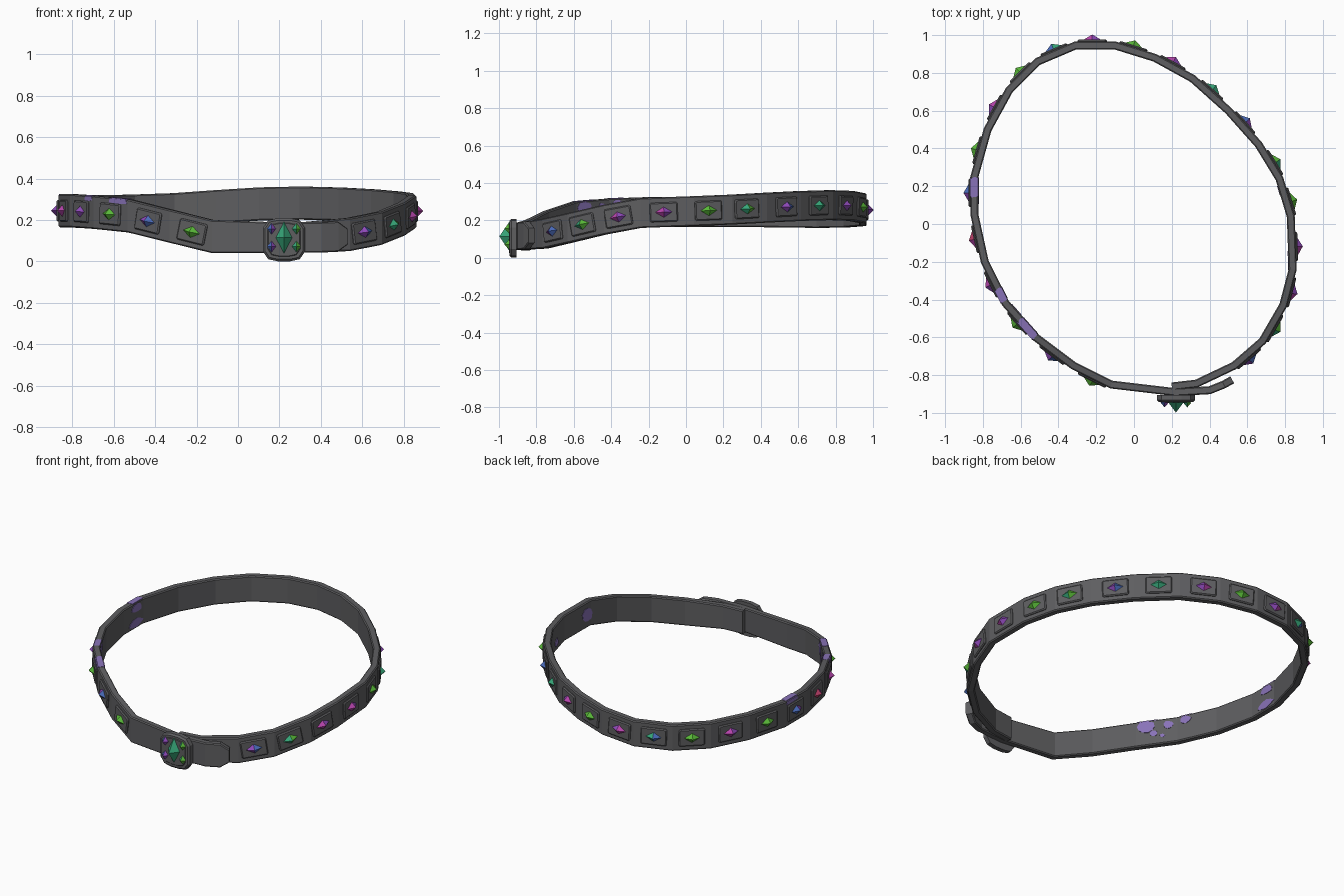
import bpy, bmesh, math, random
from mathutils import Vector, Matrix

if "Cube" in bpy.data.objects:
    bpy.data.objects.remove(bpy.data.objects["Cube"])

random.seed(4)


def material(name, r, g, b):
    m = bpy.data.materials.new(name)
    m.diffuse_color = (r, g, b, 1)
    m.use_nodes = True
    m.node_tree.nodes["Principled BSDF"].inputs["Base Color"].default_value = m.diffuse_color
    return m


LEATHER = material("dark grey leather", 0.112, 0.112, 0.118)
STAIN = material("violet stain", 0.25, 0.17, 0.48)
GEMS = {
    "g": material("green gem", 0.10, 0.48, 0.04),
    "t": material("teal gem", 0.04, 0.40, 0.20),
    "p": material("purple gem", 0.28, 0.07, 0.50),
    "b": material("blue gem", 0.07, 0.15, 0.50),
    "m": material("magenta gem", 0.48, 0.06, 0.42),
    "r": material("red gem", 0.50, 0.05, 0.14),
}

# Centre line of the strap: tip, buckle, clockwise round the loop, hidden inner end
PATH = [Vector(p) for p in (
    (.52, -.825, .12), (.475, -.85, .12), (.40, -.88, .117), (.22, -.89, .115),
    (-.12, -.85, .12), (-.32, -.75, .17), (-.52, -.60, .22), (-.68, -.42, .237),
    (-.79, -.20, .245), (-.845, .05, .245), (-.845, .25, .245), (-.775, .50, .243),
    (-.66, .71, .24), (-.51, .86, .243), (-.31, .945, .25), (-.10, .945, .265),
    (.11, .88, .278), (.31, .77, .282), (.50, .60, .277), (.66, .42, .268),
    (.77, .24, .258), (.83, .04, .25), (.84, -.24, .24), (.79, -.43, .205),
    (.68, -.62, .16), (.53, -.75, .13), (.33, -.845, .118), (.20, -.86, .115))]
FIRST = 4              # path index where the studded segments begin
HALF_T, HALF_H, CH = 0.021, 0.08, 0.006


def finish(bm, name, mats):
    bmesh.ops.recalc_face_normals(bm, faces=bm.faces)
    me = bpy.data.meshes.new(name)
    bm.to_mesh(me)
    bm.free()
    for m in mats:
        me.materials.append(m)
    ob = bpy.data.objects.new(name, me)
    bpy.context.collection.objects.link(ob)
    return ob


def frame(origin, a, b, c):
    m = Matrix((a, b, c)).transposed().to_4x4()
    m.translation = origin
    return m


def segment_axes(i):
    """Direction, outward normal, up and middle of a path segment."""
    t = (PATH[i + 1] - PATH[i]).normalized()
    n = Vector((-t.y, t.x, 0)).normalized()
    return t, n, t.cross(n), (PATH[i] + PATH[i + 1]) / 2


def prism(name, outline, mtx, y0, y1, mat, bevel=0):
    """Flat outline in local x/z, thickened along local y."""
    bm = bmesh.new()
    a = [bm.verts.new((x, y0, z)) for x, z in outline]
    b = [bm.verts.new((x, y1, z)) for x, z in outline]
    k = len(a)
    bm.faces.new(a)
    front = bm.faces.new(b)
    for i in range(k):
        bm.faces.new((a[i], a[(i + 1) % k], b[(i + 1) % k], b[i]))
    if bevel:
        bmesh.ops.bevel(bm, geom=list(front.edges), offset=bevel, segments=1, affect='EDGES')
    bm.transform(mtx)
    return finish(bm, name, [mat])


def gem(name, mtx, w, d, h, main, second):
    """Eight-sided stone; one side takes the second colour."""
    bm = bmesh.new()
    ring = [bm.verts.new(p) for p in ((w, 0, 0), (0, 0, h), (-w, 0, 0), (0, 0, -h))]
    for y in (d, -d * 0.4):
        tip = bm.verts.new((0, y, 0))
        for i in range(4):
            f = bm.faces.new((ring[i], ring[(i + 1) % 4], tip))
            f.material_index = int(f.calc_center_median().x < 0)
    bm.transform(mtx)
    return finish(bm, name, [GEMS[main], GEMS[second]])


def blob(rx, rz):
    pts = []
    for i in range(9):
        r = random.uniform(0.75, 1.1)
        pts.append((rx * r * math.cos(i * math.tau / 9), rz * r * math.sin(i * math.tau / 9)))
    return pts


# Strap: chamfered section swept along the path with mitred corners
bm = bmesh.new()
rings = []
for i, p in enumerate(PATH):
    n0 = segment_axes(max(i - 1, 0))[1]
    n1 = segment_axes(min(i, len(PATH) - 2))[1]
    n = (n0 + n1).normalized()
    n /= n.dot(n1)
    hh = HALF_H * (0.5 if i == 0 else 0.92 if i < 4 or i > 25 else 1)
    a, b = HALF_T, HALF_T - CH
    section = ((a, hh - CH), (b, hh), (-b, hh), (-a, hh - CH),
               (-a, CH - hh), (-b, -hh), (b, -hh), (a, CH - hh))
    rings.append([bm.verts.new(p + n * u + Vector((0, 0, v))) for u, v in section])
for r, s in zip(rings, rings[1:]):
    for j in range(8):
        bm.faces.new((r[j], r[(j + 1) % 8], s[(j + 1) % 8], s[j]))
bm.faces.new(rings[0])
bm.faces.new(rings[-1])
finish(bm, "strap", [LEATHER])

# One bevelled plate with a stone on each studded segment, nudged along it
colours = "gg pb gg mp rm bp gg mp gg tb pm gg pm tt pb tg gg mp mp tg pb".split()
shift = (-.01, 0, 0, 0, 0, .015, .01, 0, 0, -.005, -.016, -.016, -.018, -.01, -.015,
         .02, .028, .02, .022, .02, .015)
plate = [(-.075, -.045), (-.068, -.052), (.068, -.052), (.075, -.045),
         (.075, .045), (.068, .052), (-.068, .052), (-.075, .045)]
for k, (main, second) in enumerate(colours):
    t, n, up, mid = segment_axes(FIRST + k)
    m = frame(mid + t * shift[k], t, n, up)
    prism(f"stud_plate_{k + 1}", plate, m, 0.015, 0.031, LEATHER, 0.006)
    gem(f"stud_gem_{k + 1}", m @ Matrix.Translation((0, 0.03, 0)), 0.047, 0.028, 0.029, main, second)

# Buckle plate with one large and four small stones
half = [(.03, .104), (.076, .094), (.101, .058)]
right = half + [(x, -z) for x, z in reversed(half)]
outline = right + [(-x, z) for x, z in reversed(right)]
front = frame(Vector((.222, 0, .105)), Vector((-1, 0, 0)), Vector((0, -1, 0)), Vector((0, 0, 1)))
prism("buckle", outline, front, 0.905, 0.943, LEATHER, 0.01)
prism("buckle_panel", [(x * .78, z * .78) for x, z in outline], front, 0.94, 0.946, LEATHER, 0.003)
gem("buckle_gem", front @ Matrix.Translation((0, 0.945, 0.01)), .04, .053, .077, "t", "t")
for sx, c, c2 in ((1, "b", "p"), (-1, "t", "g")):
    for sz in (1, -1):
        gem("buckle_small_gem", front @ Matrix.Translation((sx * .06, .946, .01 + sz * .043)),
            .021, .025, .027, c, c2)

# Violet stains inside: (segment, offset along, offset up, half length, half height)
for seg, du, dv, rx, rz in ((6, -.06, .035, .06, .04), (6, -.02, -.01, .025, .02), (6, .07, .035, .028, .028),
                            (6, .03, -.03, .015, .012), (7, -.07, .05, .035, .025),
                            (9, .03, .045, .055, .03), (9, .02, -.045, .07, .03),
                            (21, .095, 0, .055, .05), (20, -.04, -.03, .03, .025)):
    t, n, up, mid = segment_axes(seg)
    prism("inner_stain", blob(rx, rz), frame(mid + t * du + up * dv, t, -n, -up), 0.016, 0.0235, STAIN)
# Stains over the whole upper edge, wrapping a little over the outside
for seg, du, rx in ((6, -.05, .065), (7, -.07, .04), (9, .045, .055)):
    t, n, up, mid = segment_axes(seg)
    rim = [(-rx, -.018), (rx * .8, -.018), (rx, 0), (rx * .9, .018), (-rx * .9, .018)]
    prism("edge_stain", rim, frame(mid + t * du, t, up, -n), 0.074, HALF_H + .002, STAIN)
    strip = [(-rx, .058), (-rx * .3, .054), (rx, .056), (rx * .9, .077), (-rx * .9, .077)]
    prism("outer_stain", strip, frame(mid + t * du, t, n, up), 0.015, 0.0228, STAIN)
